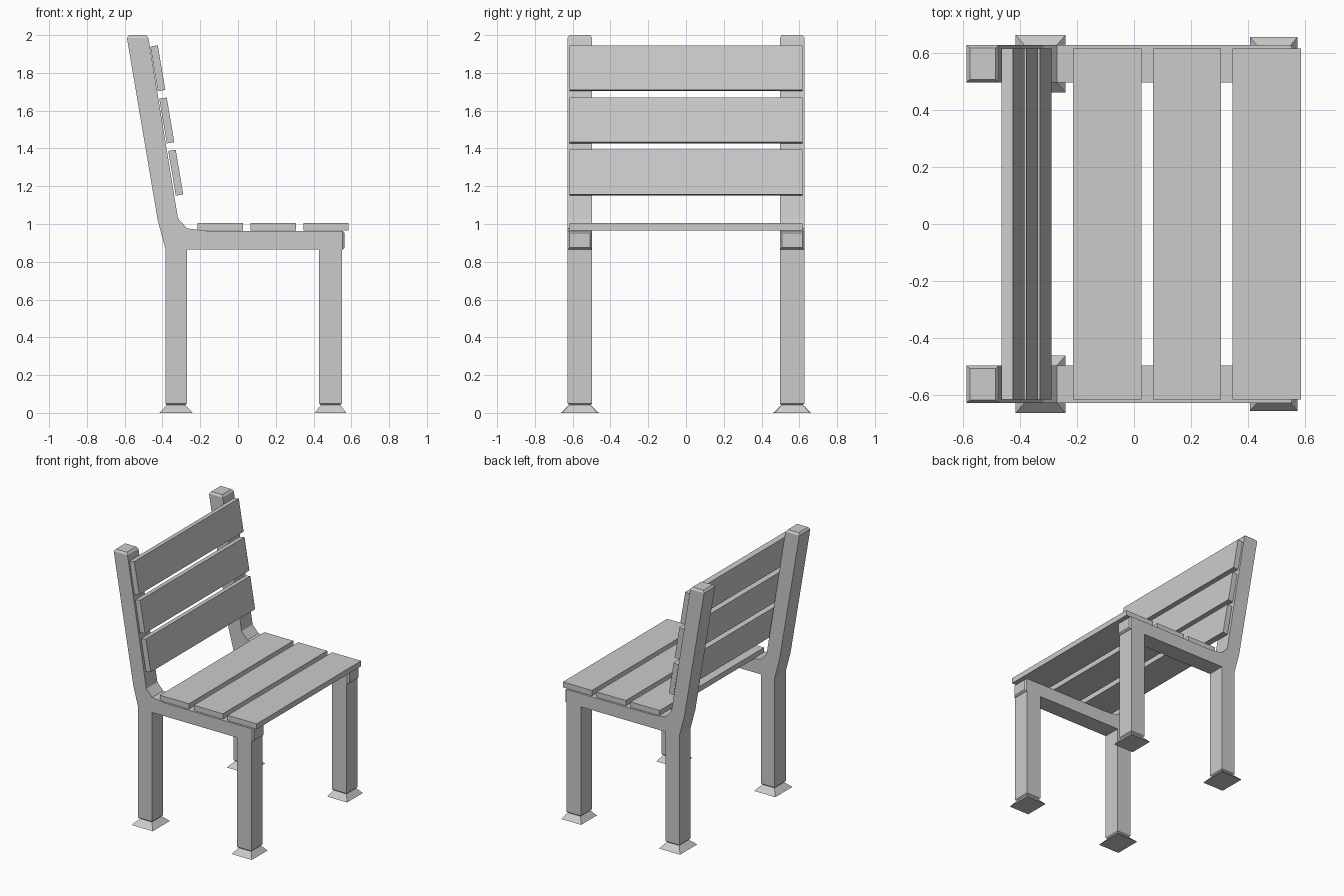
import bpy, bmesh, math
from mathutils import Vector

if "Cube" in bpy.data.objects:
    bpy.data.objects.remove(bpy.data.objects["Cube"])

Y_IN, Y_OUT = 0.497, 0.627      # thickness range of a side frame
SLAT_HALF = 0.616               # half length of every slat


def finish(name, bm):
    bmesh.ops.recalc_face_normals(bm, faces=bm.faces)
    mesh = bpy.data.meshes.new(name)
    bm.to_mesh(mesh)
    bm.free()
    obj = bpy.data.objects.new(name, mesh)
    bpy.context.collection.objects.link(obj)
    return obj


def slat(name, center, width, thick, tilt=0.0):
    bm = bmesh.new()
    bmesh.ops.create_cube(bm, size=1)
    bmesh.ops.scale(bm, vec=(width, 2 * SLAT_HALF, thick), verts=bm.verts)
    obj = finish(name, bm)
    obj.location = center
    obj.rotation_euler = (0, tilt, 0)


# Side frame: one outline holds both legs, the seat rail and the back post
outline = [
    (-0.385, 0.05), (-0.385, 0.87), (-0.425, 1.02), (-0.588, 1.985),
    (-0.474, 1.985), (-0.318, 1.03), (-0.27, 0.977), (-0.16, 0.963),
    (0.553, 0.963), (0.553, 0.865), (0.55, 0.865), (0.55, 0.05),
    (0.43, 0.05), (0.43, 0.865), (-0.27, 0.865), (-0.27, 0.05),
]
# Edge index -> rings of (offset vector, grow along edge, grow in y)
ends = {
    3: [((0, 0.015), -0.012, -0.010)],                             # post top
    8: [((0.012, 0), -0.010, -0.010)],                             # rail tip
    11: [((0, -0.008), -0.008, -0.008), ((0, -0.05), 0.023, 0.028)],   # front foot
    15: [((0, -0.008), -0.008, -0.008), ((0, -0.05), 0.030, 0.036)],   # back foot
}

bm = bmesh.new()
inner = [bm.verts.new((x, Y_IN, z)) for x, z in outline]
outer = [bm.verts.new((x, Y_OUT, z)) for x, z in outline]
bm.faces.new(inner)
bm.faces.new(outer)
n = len(outline)
for i in range(n):
    j = (i + 1) % n
    base = [inner[i], inner[j], outer[j], outer[i]]
    if i not in ends:
        bm.faces.new(base)
        continue
    along = (inner[j].co - inner[i].co).normalized()
    across = Vector((0, 1, 0))
    signs = [(-1, -1), (1, -1), (1, 1), (-1, 1)]
    ring = base
    for (dx, dz), grow_a, grow_y in ends[i]:
        new = [bm.verts.new(v.co + Vector((dx, 0, dz)) + along * (sa * grow_a)
                            + across * (sy * grow_y))
               for v, (sa, sy) in zip(base, signs)]
        for k in range(4):
            m = (k + 1) % 4
            bm.faces.new((ring[k], ring[m], new[m], new[k]))
        ring = new
    bm.faces.new(ring)
frames = finish("side_frames", bm)
mirror = frames.modifiers.new("mirror", 'MIRROR')
mirror.use_axis = (False, True, False)

# Seat slats
for i in range(3):
    slat(f"seat_slat_{i + 1}", (-0.094 + 0.28 * i, 0, 0.985), 0.24, 0.04)

# Backrest slats, leaning with the posts
for i in range(3):
    slat(f"back_slat_{i + 1}", (-0.3295 - 0.0475 * i, 0, 1.2715 + 0.2765 * i),
         0.04, 0.24, -math.radians(9.6))
